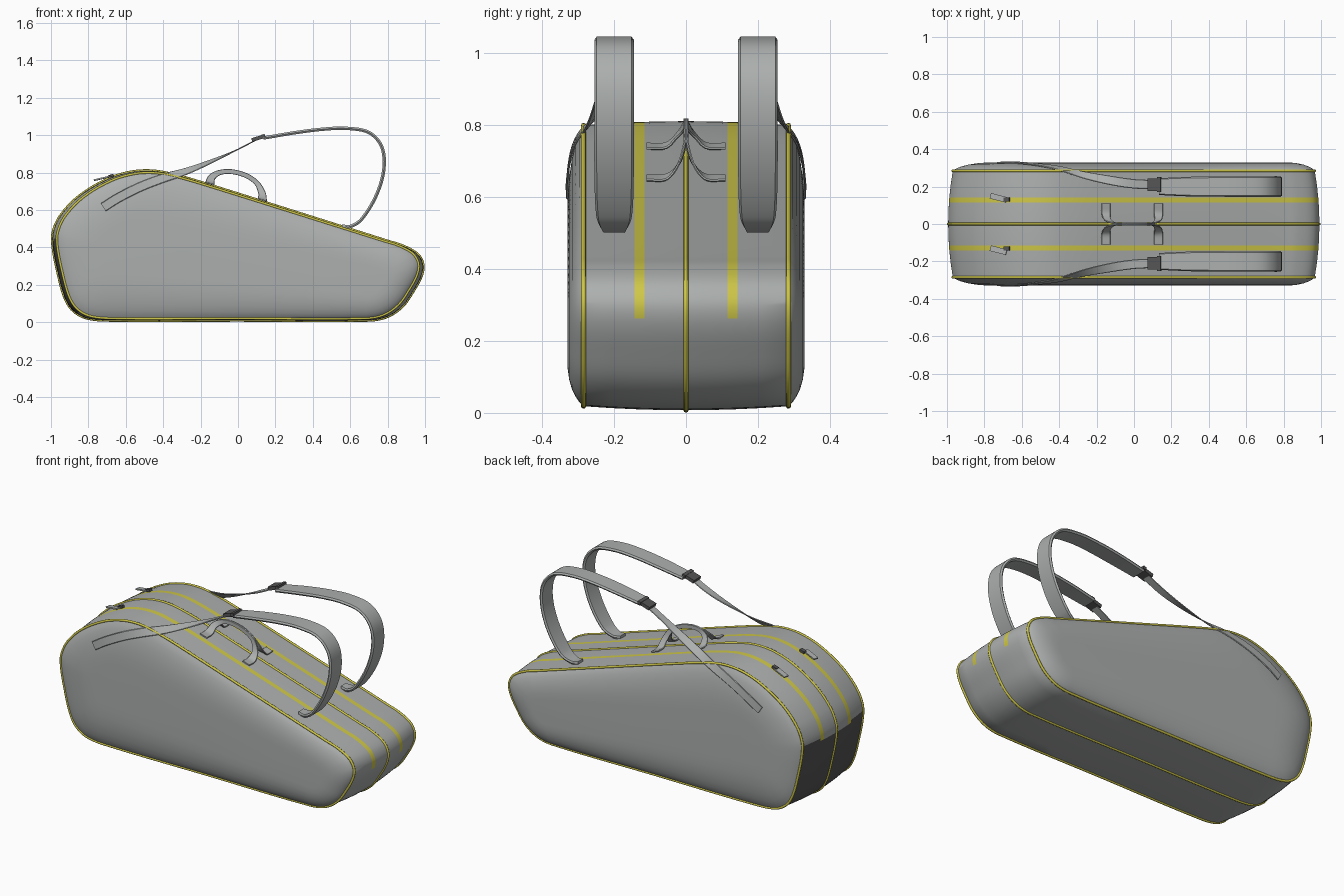
import bpy, math
from mathutils import Vector

if "Cube" in bpy.data.objects:
    bpy.data.objects.remove(bpy.data.objects["Cube"])


def material(name, rgb):
    m = bpy.data.materials.new(name)
    m.diffuse_color = (*rgb, 1)
    m.use_nodes = True
    m.node_tree.nodes["Principled BSDF"].inputs["Base Color"].default_value = m.diffuse_color
    return m


GREY = material("grey_fabric", (0.41, 0.43, 0.42))
YELLOW = material("yellow_trim", (0.62, 0.57, 0.065))
DARK = material("dark_plastic", (0.09, 0.09, 0.09))


def add_mesh(name, verts, faces, mats, angle=40):
    me = bpy.data.meshes.new(name)
    me.from_pydata([tuple(v) for v in verts], [], faces)
    for m in mats:
        me.materials.append(m)
    me.polygons.foreach_set("use_smooth", [True] * len(me.polygons))
    me.set_sharp_from_angle(angle=math.radians(angle))
    ob = bpy.data.objects.new(name, me)
    bpy.context.scene.collection.objects.link(ob)
    return ob


def spline(points, n, cyclic=False):
    """Smooth curve through points of any size, spaced by 3D chord length."""
    pts = [Vector(p) for p in points]
    c = len(pts)

    def gap(i):
        return (Vector(pts[(i + 1) % c][:3]) - Vector(pts[i % c][:3])).length

    def slope(i):
        if not cyclic and i == 0:
            return (pts[1] - pts[0]) / gap(0)
        if not cyclic and i == c - 1:
            return (pts[i] - pts[i - 1]) / gap(i - 1)
        i %= c
        return (pts[(i + 1) % c] - pts[i - 1]) / (gap(i) + gap((i - 1) % c))

    out = []
    for i in range(c if cyclic else c - 1):
        a, b, d = pts[i], pts[(i + 1) % c], gap(i)
        for k in range(n):
            t = k / n
            out.append(a * (2*t**3 - 3*t**2 + 1) + b * (3*t**2 - 2*t**3)
                       + slope(i) * (d * (t**3 - 2*t**2 + t))
                       + slope(i + 1) * (d * (t**3 - t**2)))
    if not cyclic:
        out.append(pts[-1])
    return out


# Side outline of the bag in x and z
OUTLINE = [(x, 0, z) for x, z in [
    (-.70, .01), (0, .01), (.70, .01), (.80, .03), (.88, .085), (.94, .17),
    (.982, .25), (.99, .31), (.96, .365), (.88, .41), (.80, .435), (.3, .593),
    (-.2, .75), (-.33, .787), (-.45, .81), (-.57, .805), (-.70, .765),
    (-.85, .675), (-.95, .57), (-.99, .48), (-.99, .40), (-.965, .27),
    (-.93, .14), (-.89, .07), (-.82, .025)]]
outline = spline(OUTLINE, 5, True)
SEAM = 0.285


def ring(y, inset=0.0):
    """Outline at depth y, pulled toward a central spine by inset."""
    s = min(1, abs(y) / SEAM) ** 2
    res = []
    a, b = Vector((-.6, 0, .4)), Vector((.7, 0, .22))
    for p in outline:
        q = Vector((p.x * (1 - .025 * s), 0, .4 + (p.z - .4) * (1 - .028 * s)))
        t = max(0, min(1, (q - a).dot(b - a) / (b - a).length_squared))
        q = q.lerp(a.lerp(b, t), inset)
        res.append(Vector((q.x, y, q.z)))
    return res


# Bag body: gusset, rounded side edges and flat side panels
half = [(0, 0), (.06, 0), (.115, 0), (.143, 0), (.21, 0), (SEAM, 0),
        (.297, .05), (.307, .12), (.317, .22), (.325, .36), (.329, .5), (.33, .65)]
levels = [(-y, t) for y, t in half[:0:-1]] + half
rings = [ring(y, t) for y, t in levels]
n = len(outline)
verts = [v for r in rings for v in r]
faces = [(j*n + i, (j+1)*n + i, (j+1)*n + (i+1) % n, j*n + (i+1) % n)
         for j in range(len(rings) - 1) for i in range(n)]
faces.append(tuple(range(n)))
faces.append(tuple(range(len(verts) - 1, len(verts) - n - 1, -1)))
body = add_mesh("bag_body", verts, faces, [GREY, YELLOW, DARK])
# Make sure normals point outward
if body.data.polygons[-1].normal.y < 0:
    body.data.flip_normals()
# Zip stripes over the top, dark panel on the blunt end
for f in body.data.polygons:
    c = f.center
    if c.x < -.85 and .04 < c.z < .44 and abs(c.y) < SEAM and abs(f.normal.x) > .5:
        f.material_index = 2
    elif .115 < abs(c.y) < .143 and c.z > (.26 if c.x > 0 else .44):
        f.material_index = 1

# Piping along the seams
for name, y in (("front_piping", -SEAM), ("centre_piping", 0), ("back_piping", SEAM)):
    cu = bpy.data.curves.new(name, "CURVE")
    cu.dimensions = "3D"
    cu.bevel_depth = .007
    cu.bevel_resolution = 2
    sp = cu.splines.new("POLY")
    sp.points.add(n - 1)
    for pt, v in zip(sp.points, ring(y)):
        pt.co = (*v, 1)
    sp.use_cyclic_u = True
    cu.materials.append(YELLOW)
    bpy.context.scene.collection.objects.link(bpy.data.objects.new(name, cu))

SECTION = [(-.5, 0), (-.44, .5), (.44, .5), (.5, 0), (.44, -.5), (-.44, -.5)]


def ribbon(name, points, mat, side=1, steps=6):
    """Band through (x, y, z, width direction, width, thickness) points."""
    path = spline(points, steps)
    pos = [Vector(p[:3]) for p in path]
    verts, k = [], len(SECTION)
    for i, p in enumerate(path):
        tan = (pos[min(i + 1, len(pos) - 1)] - pos[max(i - 1, 0)]).normalized()
        w = Vector(p[3:6])
        w = (w - tan * w.dot(tan)).normalized()
        nor = tan.cross(w)
        for u, v in SECTION:
            q = pos[i] + w * (u * p[6]) + nor * (v * p[7])
            verts.append((q.x, q.y * side, q.z))
    m = len(path)
    faces = [(i*k + j, i*k + (j+1) % k, (i+1)*k + (j+1) % k, (i+1)*k + j)
             for i in range(m - 1) for j in range(k)]
    faces += [tuple(range(k))[::-1], tuple(range((m-1)*k, m*k))]
    if side > 0:
        faces = [f[::-1] for f in faces]
    ob = add_mesh(name, verts, faces, [mat])
    # Keep faces outward whichever side is built
    bm_fix(ob)
    return ob


def bm_fix(ob):
    import bmesh
    bm = bmesh.new()
    bm.from_mesh(ob.data)
    bmesh.ops.recalc_face_normals(bm, faces=bm.faces)
    bm.to_mesh(ob.data)
    bm.free()


def box(name, centre, size, mat, tilt=0, yaw=0):
    x, y, z = (s / 2 for s in size)
    v = [(a*x, b*y, c*z) for a in (-1, 1) for b in (-1, 1) for c in (-1, 1)]
    f = [(0, 1, 3, 2), (4, 6, 7, 5), (0, 4, 5, 1), (2, 3, 7, 6), (0, 2, 6, 4), (1, 5, 7, 3)]
    ob = add_mesh(name, v, f, [mat], 30)
    ob.location = centre
    ob.rotation_euler = (0, tilt, yaw)
    return ob


Y = (0, 1, 0)
# Padded strap path (x, z, width), side webbing and handle paths
STRAP = [(.555, .515, .05), (.60, .512, .07), (.66, .55, .10), (.74, .68, .11),
         (.78, .82, .11), (.768, .94, .11), (.70, 1.015, .11), (.58, 1.037, .11),
         (.45, 1.032, .108), (.30, 1.013, .105), (.135, .985, .09)]
WEBBING = [(.11, .21, .982, Y), (0, .215, .925, Y), (-.12, .232, .87, (0, .9, -.3)),
           (-.27, .262, .81, (0, .7, -.7)), (-.40, .298, .77, (0, .4, -.9)),
           (-.52, .318, .725, (0, .2, -1)), (-.64, .329, .665, (0, .1, -1)),
           (-.72, .329, .615, (0, .05, -1))]
HANDLE = [(-.15, .11, .742, (1, 0, -.3), .05), (-.15, .055, .744, (1, 0, -.3), .05),
          (-.14, .022, .775, (1, 0, -.3), .04), (-.10, .004, .80, (.6, 0, -.8), .028),
          (-.04, .004, .806, (0, 0, -1), .026), (.04, .004, .786, (-.3, 0, -1), .026),
          (.10, .004, .745, (-.7, 0, -.7), .028), (.128, .022, .69, (-1, 0, 0), .04),
          (.13, .055, .656, (-1, 0, .3), .05), (.13, .11, .654, (-1, 0, .3), .05)]

for label, s in (("front", -1), ("back", 1)):
    ribbon(label + "_shoulder_strap",
           [(x, .20, z, *Y, w, .018) for x, z, w in STRAP], GREY, s)
    ribbon(label + "_strap_webbing",
           [(x, y, z, *d, .05, .006) for x, y, z, d in WEBBING], GREY, s)
    ribbon(label + "_handle_webbing",
           [(x, y, z, *d, w, .007) for x, y, z, d, w in HANDLE], GREY, s)
    # Buckle joining strap and webbing
    box(label + "_buckle", (.105, s * .21, .984), (.065, .066, .02), DARK, -.3)
    box(label + "_buckle_bar", (.135, s * .21, .996), (.02, .08, .018), DARK, -.25)
    # Zip pull lying over the stripe
    box(label + "_zip_pull", (-.725, s * .14, .770), (.09, .03, .008), GREY, -.22, -.25)
    box(label + "_zip_slider", (-.68, s * .13, .783), (.03, .022, .014), DARK, -.3)
